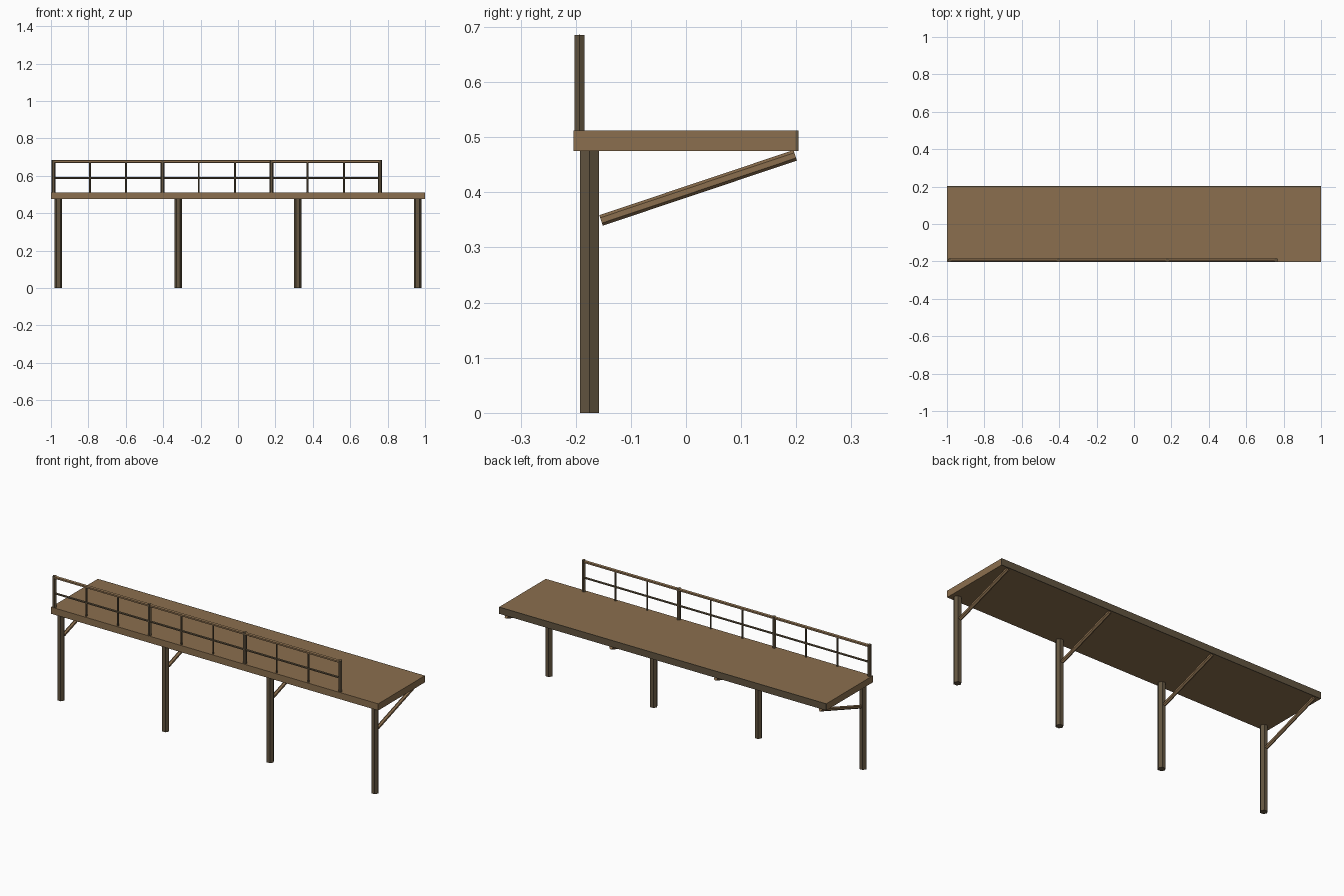
import bpy, bmesh, math
from mathutils import Vector, Matrix

if "Cube" in bpy.data.objects:
    bpy.data.objects.remove(bpy.data.objects["Cube"])


def material(name, srgb):
    m = bpy.data.materials.new(name)
    lin = [((c / 255 + 0.055) / 1.055) ** 2.4 for c in srgb]
    m.diffuse_color = (*lin, 1)
    m.use_nodes = True
    m.node_tree.nodes["Principled BSDF"].inputs["Base Color"].default_value = m.diffuse_color
    return m


BROWN = material("warm wood", (139, 111, 78))
DARK = material("weathered wood", (99, 85, 64))


def finish(name, bm, mat):
    me = bpy.data.meshes.new(name)
    bm.to_mesh(me)
    bm.free()
    me.materials.append(mat)
    ob = bpy.data.objects.new(name, me)
    bpy.context.collection.objects.link(ob)
    return ob


def box(name, lo, hi, mat):
    lo, hi = Vector(lo), Vector(hi)
    bm = bmesh.new()
    bmesh.ops.create_cube(bm, size=1, matrix=Matrix.Translation((lo + hi) / 2)
                          @ Matrix.Diagonal((*(hi - lo), 1)))
    return finish(name, bm, mat)


def pole(name, a, b, r, mat, spin=0.0):
    """Six-sided pole from a to b."""
    a, b = Vector(a), Vector(b)
    d = b - a
    bm = bmesh.new()
    rot = d.to_track_quat('Z', 'Y').to_matrix().to_4x4()
    bmesh.ops.create_cone(bm, cap_ends=True, segments=6, radius1=r, radius2=r, depth=d.length,
                          matrix=Matrix.Translation((a + b) / 2) @ rot @ Matrix.Rotation(spin, 4, 'Z'))
    return finish(name, bm, mat)


# deck slab with a dark board along the back edge
box("deck", (-1, -0.204, 0.475), (1, 0.199, 0.512), BROWN)
box("deck_back_board", (-1, 0.199, 0.475), (1, 0.204, 0.512), DARK)

# support posts and diagonal braces
for i, x in enumerate((-0.96, -0.32, 0.32, 0.96)):
    pole(f"support_post_{i}", (x, -0.175, 0), (x, -0.175, 0.476), 0.02, DARK, math.pi / 2)
    pole(f"brace_{i}", (x, -0.154, 0.349), (x, 0.198, 0.467), 0.01, BROWN, 0)

# railing posts with thin balusters between them
Y, X0, X1 = -0.193, -0.986, 0.76
for i in range(10):
    x = X0 + (X1 - X0) * i / 9
    if i % 3 == 0:
        pole(f"rail_post_{i}", (x, Y, 0.505), (x, Y, 0.685), 0.0105, DARK, math.pi / 2)
    else:
        pole(f"baluster_{i}", (x, Y, 0.505), (x, Y, 0.672), 0.005, DARK, math.pi / 2)

# handrail and middle rail
pole("handrail", (X0 - 0.004, Y, 0.677), (X1 + 0.004, Y, 0.677), 0.009, BROWN)
pole("middle_rail", (X0, Y, 0.588), (X1, Y, 0.588), 0.006, DARK)
